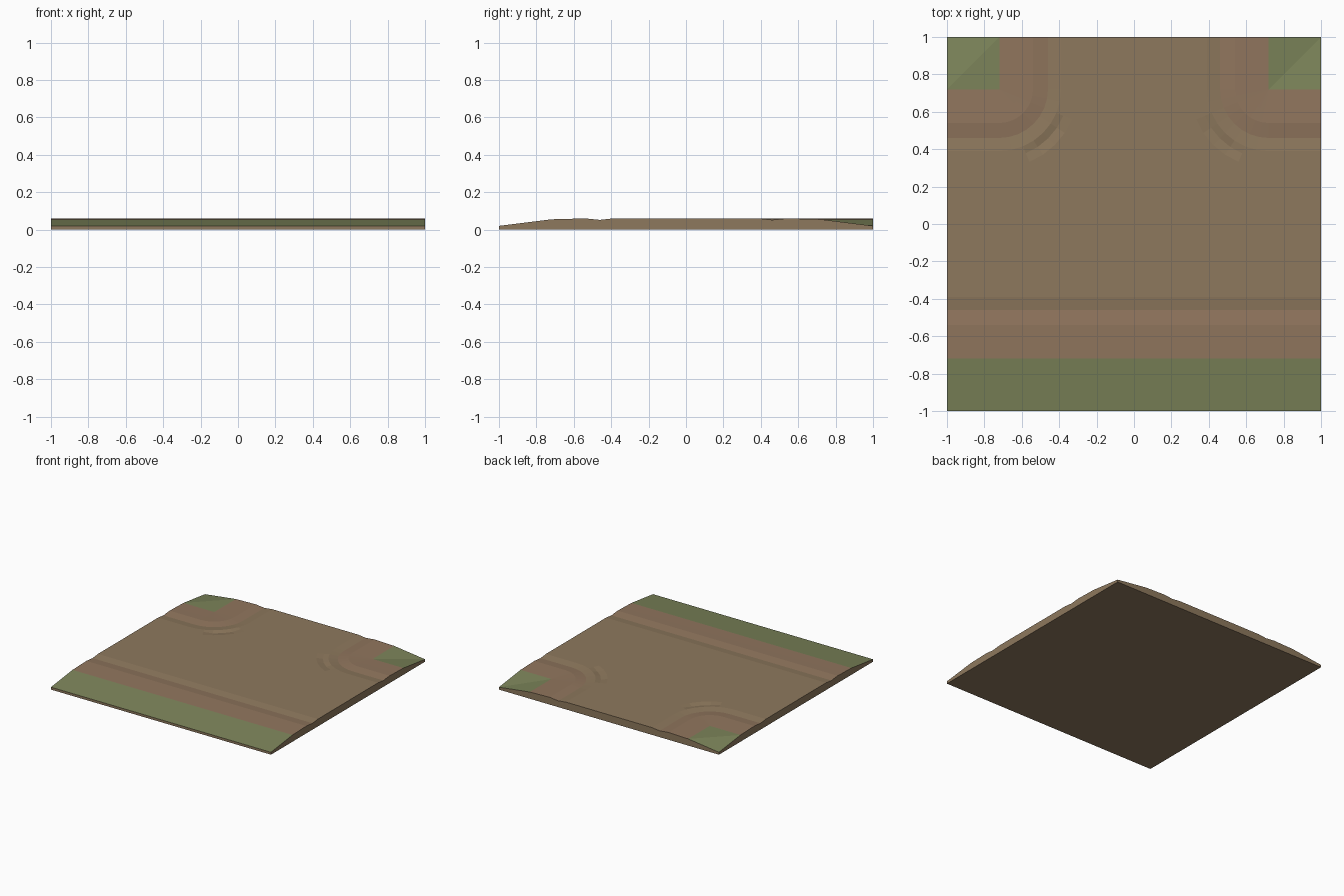
import bpy, bmesh
from math import cos, sin, pi

if "Cube" in bpy.data.objects:
    bpy.data.objects.remove(bpy.data.objects["Cube"])

def material(name, rgb):
    m = bpy.data.materials.new(name)
    m.diffuse_color = (*rgb, 1)
    m.use_nodes = True
    m.node_tree.nodes["Principled BSDF"].inputs["Base Color"].default_value = m.diffuse_color
    return m

mats = [material("dirt", (0.27, 0.19, 0.11)),
        material("bank_dirt", (0.28, 0.18, 0.11)),
        material("grass", (0.20, 0.23, 0.10))]
DIRT, BANK, GRASS = range(3)

bm = bmesh.new()

def face(points, mat):
    f = bm.faces.new([bm.verts.new(p) for p in points])
    f.material_index = mat
    return f

# Road cross-section: (distance from road centre, height, material of the strip inside it)
TOP = 0.06
section = [(0.72, 0.055, BANK), (0.61, 0.058, BANK), (0.54, TOP, BANK),
           (0.46, 0.052, DIRT), (0.39, TOP, DIRT)]

# Straight front verge with its rut
front = [(1.0, 0.02, GRASS)] + section
for (d0, z0, m), (d1, z1, _) in zip(front, front[1:]):
    face([(-1, -d0, z0), (1, -d0, z0), (1, -d1, z1), (-1, -d1, z1)], m)

# Curved rut around each back corner, plus a small dent where the wheels cut in
N = 8
def ring(s, d, z, dent=0):
    pts = [(s, d, z)]
    for i in range(N + 1):
        a = pi / 2 * i / N
        r = 0.72 - d
        low = dent if abs(i - N / 2) <= 1 else 0
        pts.append((s * (0.72 - r * sin(a)), 0.72 - r * cos(a), z - low))
    return pts + [(s * d, 1, z)]

inner = {}
for s in (-1, 1):
    rings = [(ring(s, d, z), m) for d, z, m in section]
    rings += [(ring(s, 0.35, TOP, 0.008), DIRT), (ring(s, 0.30, TOP), DIRT)]
    for (a, m), (b, _) in zip(rings, rings[1:]):
        for i in range(len(a) - 1):
            face([a[i], a[i + 1], b[i + 1], b[i]], m)
    inner[s] = rings[-1][0]
    # Sloping grass corner, split along the diagonal
    p, q, r, t = ((s * .72, .72, .055), (s, .72, .055), (s, 1, .02), (s * .72, 1, .055))
    for tri in ([(p, q, r), (p, r, t)] if s > 0 else [(p, q, t), (q, r, t)]):
        face(tri, GRASS)

# Flat road surface between the ruts
face([(-1, -0.39, TOP), (1, -0.39, TOP)] + inner[1] + inner[-1][::-1], DIRT)
bmesh.ops.remove_doubles(bm, verts=bm.verts, dist=1e-4)

# Side walls and underside
edges = [e for e in bm.edges if e.is_boundary]
geom = bmesh.ops.extrude_edge_only(bm, edges=edges)["geom"]
for v in geom:
    if isinstance(v, bmesh.types.BMVert):
        v.co.z = 0
for f in geom:
    if isinstance(f, bmesh.types.BMFace):
        f.material_index = DIRT
face([(-1, -1, 0), (-1, 1, 0), (1, 1, 0), (1, -1, 0)], DIRT)
bmesh.ops.remove_doubles(bm, verts=bm.verts, dist=1e-4)
bmesh.ops.recalc_face_normals(bm, faces=bm.faces)

mesh = bpy.data.meshes.new("road_junction_tile")
bm.to_mesh(mesh)
bm.free()
for m in mats:
    mesh.materials.append(m)
bpy.context.collection.objects.link(bpy.data.objects.new("road_junction_tile", mesh))
